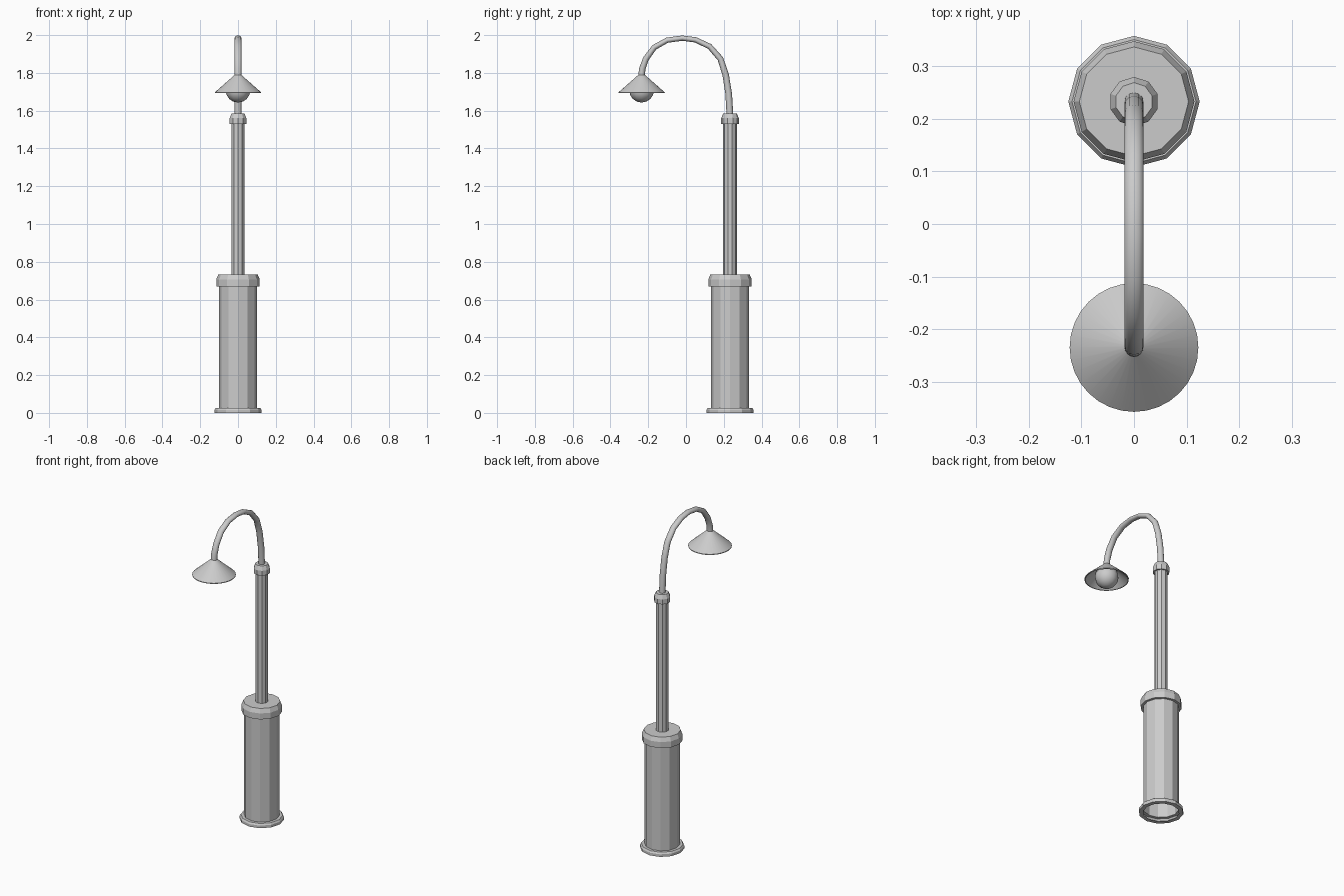
import bpy, bmesh, math
from mathutils import Vector

if "Cube" in bpy.data.objects:
    bpy.data.objects.remove(bpy.data.objects["Cube"])

POST_Y, LAMP_Y = 0.233, -0.235


def finish(bm, name, smooth_angle=None):
    bmesh.ops.recalc_face_normals(bm, faces=bm.faces)
    mesh = bpy.data.meshes.new(name)
    bm.to_mesh(mesh)
    bm.free()
    ob = bpy.data.objects.new(name, mesh)
    bpy.context.collection.objects.link(ob)
    if smooth_angle:
        bpy.ops.object.select_all(action='DESELECT')
        ob.select_set(True)
        bpy.context.view_layer.objects.active = ob
        bpy.ops.object.shade_smooth_by_angle(angle=math.radians(smooth_angle))
    return ob


def bridge(bm, rings):
    for a, b in zip(rings, rings[1:]):
        n = len(a)
        for i in range(n):
            j = (i + 1) % n
            bm.faces.new((a[i], a[j], b[j], b[i]))


def lathe(name, profile, y, sides, cap_top=False, smooth_angle=None):
    """Revolve (radius, z) points about a vertical axis, one vertex on +y."""
    bm = bmesh.new()
    rings = []
    for r, z in profile:
        angles = [math.pi / 2 + math.tau * i / sides for i in range(sides)]
        rings.append([bm.verts.new((r * math.cos(a), y + r * math.sin(a), z)) for a in angles])
    bridge(bm, rings)
    if cap_top:
        bm.faces.new(rings[-1])
    return finish(bm, name, smooth_angle)


# Wide pedestal: open foot flange, shaft and chamfered cap
lathe("pedestal", [(0.10, 0.0), (0.125, 0.0), (0.125, 0.016), (0.118, 0.026), (0.10, 0.026),
                   (0.10, 0.67), (0.115, 0.67), (0.115, 0.707), (0.104, 0.733)],
      POST_Y, 12, cap_top=True)

# Slim pole
lathe("pole", [(0.037, 0.73), (0.037, 1.535)], POST_Y, 10)

# Collar at the top of the pole
lathe("pole_collar", [(0.037, 1.53), (0.047, 1.53), (0.047, 1.56), (0.036, 1.585)],
      POST_Y, 10, cap_top=True)

# Curved arm: smooth tube swept along interpolated path points (y, z)
path = [(0.233, 1.57), (0.226, 1.69), (0.21, 1.79), (0.182, 1.875), (0.125, 1.94),
        (0.05, 1.975), (-0.02, 1.984), (-0.1, 1.973), (-0.168, 1.935),
        (-0.212, 1.875), (-0.232, 1.82), (LAMP_Y, 1.775)]
pts = [Vector((0, y, z)) for y, z in path]
bm = bmesh.new()
rings = []
for k, p in enumerate(pts):
    t = (pts[min(k + 1, len(pts) - 1)] - pts[max(k - 1, 0)]).normalized()
    side = Vector((1, 0, 0))
    up = t.cross(side)
    thick = 0.018 - 0.004 * abs(t.y)     # slightly flattened at the crest
    rings.append([bm.verts.new(p + side * 0.0185 * math.cos(a) + up * thick * math.sin(a))
                  for a in (math.tau * i / 12 for i in range(12))])
bridge(bm, rings)
finish(bm, "arm", 50)

# Thin conical shade, open underneath
lathe("lamp_shade", [(0.017, 1.79), (0.1225, 1.697), (0.1225, 1.693), (0.118, 1.693), (0.015, 1.785)],
      LAMP_Y, 32, smooth_angle=30)

# Bulb
bm = bmesh.new()
bmesh.ops.create_uvsphere(bm, u_segments=12, v_segments=8, radius=0.066)
bmesh.ops.translate(bm, verts=bm.verts, vec=(0, LAMP_Y, 1.709))
finish(bm, "bulb", 50)
